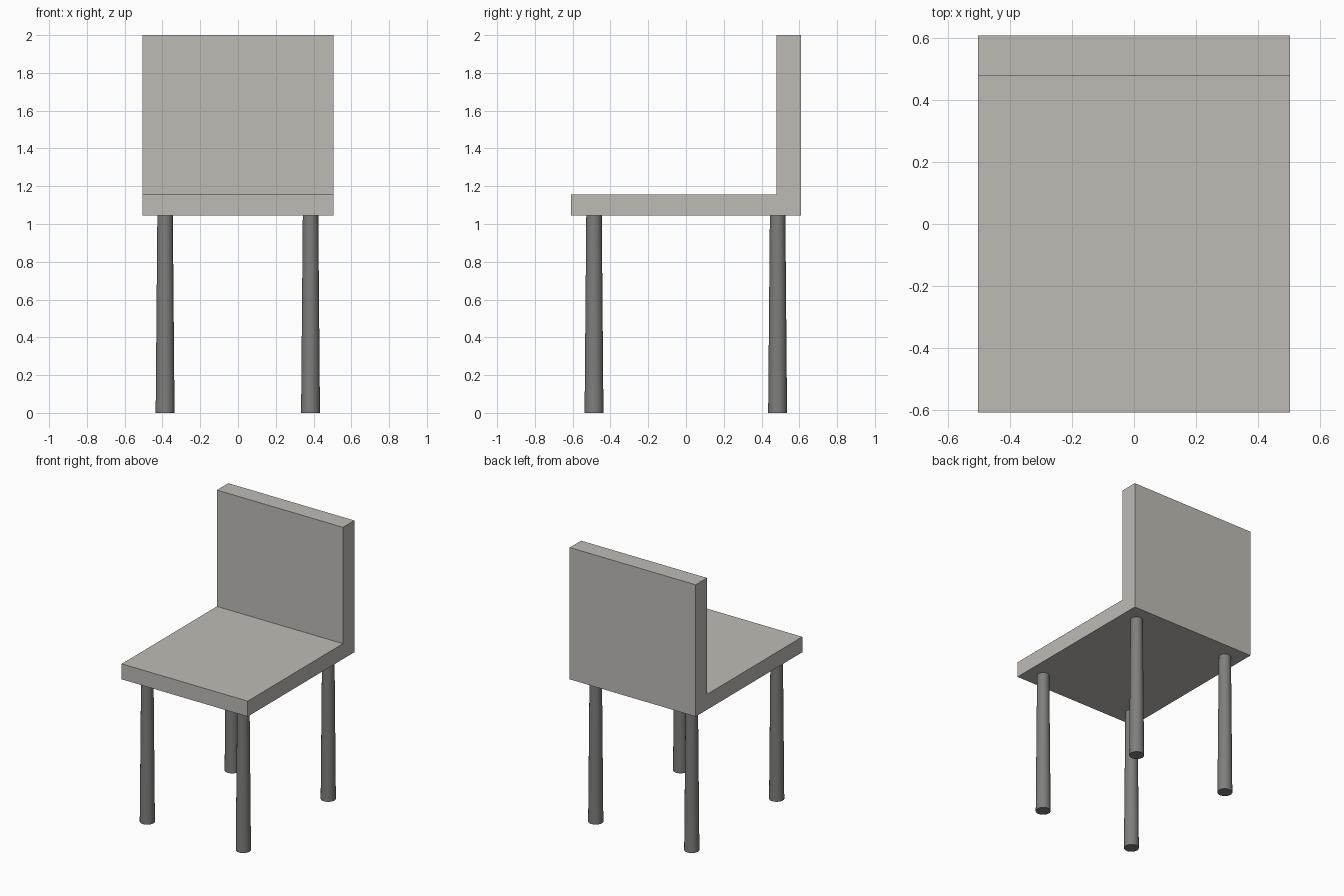
import bpy
import bmesh
import math

default = bpy.data.objects.get("Cube")
if default:
    bpy.data.objects.remove(default, do_unlink=True)


def material(name, colour):
    mat = bpy.data.materials.new(name)
    mat.use_nodes = True
    mat.diffuse_color = colour
    mat.node_tree.nodes["Principled BSDF"].inputs["Base Color"].default_value = colour
    return mat


warm_grey = material("warm light grey", (0.52, 0.50, 0.46, 1))
dark_grey = material("dark grey", (0.21, 0.21, 0.205, 1))

HALF_WIDTH = 0.505
SEAT_BOTTOM, SEAT_TOP = 1.045, 1.157

# Seat and backrest: one L-shaped side profile extruded across the width
profile = [(-0.61, SEAT_BOTTOM), (0.61, SEAT_BOTTOM), (0.61, 2.0),
           (0.48, 2.0), (0.48, SEAT_TOP), (-0.61, SEAT_TOP)]
bm = bmesh.new()
side = bm.faces.new([bm.verts.new((-HALF_WIDTH, y, z)) for y, z in profile])
extruded = bmesh.ops.extrude_face_region(bm, geom=[side])["geom"]
moved = [v for v in extruded if isinstance(v, bmesh.types.BMVert)]
bmesh.ops.translate(bm, verts=moved, vec=(2 * HALF_WIDTH, 0, 0))
bmesh.ops.recalc_face_normals(bm, faces=bm.faces)
mesh = bpy.data.meshes.new("seat_and_backrest")
bm.to_mesh(mesh)
bm.free()
mesh.materials.append(warm_grey)
bpy.context.collection.objects.link(bpy.data.objects.new("seat_and_backrest", mesh))

# Four round legs, slightly wider at the floor
for y, depth_name in ((-0.487, "front"), (0.485, "back")):
    for x, side_name in ((-0.386, "right"), (0.384, "left")):
        bpy.ops.mesh.primitive_cone_add(
            vertices=32, radius1=0.05, radius2=0.041, depth=SEAT_BOTTOM,
            location=(x, y, SEAT_BOTTOM / 2))
        leg = bpy.context.object
        leg.name = f"{depth_name}_{side_name}_leg"
        leg.data.materials.append(dark_grey)
        bpy.ops.object.shade_smooth_by_angle(angle=math.radians(30))
